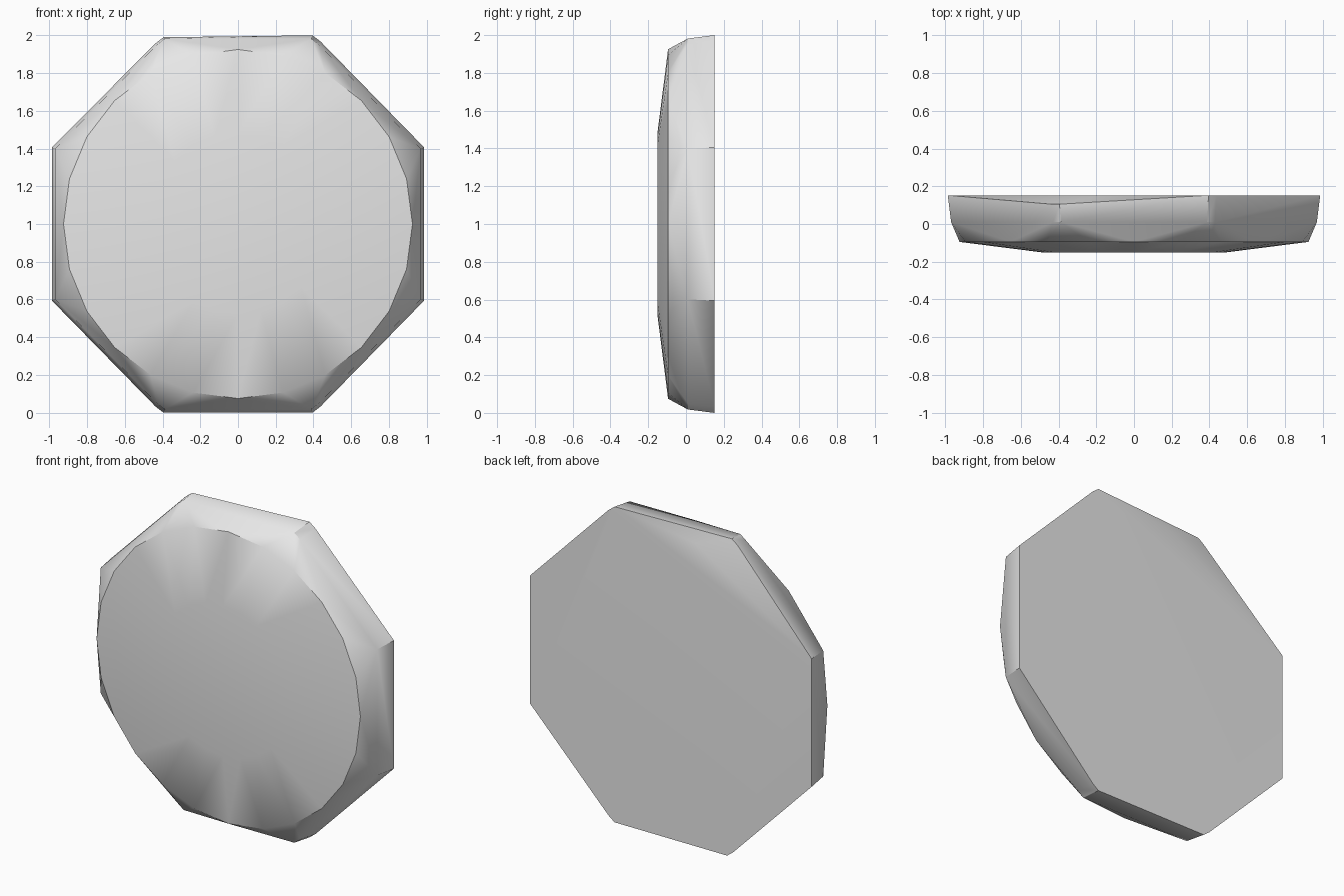
import bpy, bmesh, math

cube = bpy.data.objects.get("Cube")
if cube:
    bpy.data.objects.remove(cube, do_unlink=True)

SEGMENTS = 24
CENTRE_Z = 1.0
BACK_Y = 0.152

mat = bpy.data.materials.new("plain grey")
mat.use_nodes = True
grey = (0.8, 0.8, 0.8, 1)
mat.diffuse_color = grey
mat.node_tree.nodes["Principled BSDF"].inputs["Base Color"].default_value = grey

bm = bmesh.new()


def add_ring(points, y, scale=1.0):
    return [bm.verts.new((x * scale, y, CENTRE_Z + z * scale)) for x, z in points]


def angle(p):
    return math.atan2(p[1], p[0]) % math.tau


# Octagon outline: one quadrant mirrored, upper and lower corners clipped
quadrant = [(0.987, 0.406), (0.437, 0.968), (0.395, 1.0)]
octagon = sorted(((x * sx, z * sz) for x, z in quadrant
                  for sx in (1, -1) for sz in (1, -1)), key=angle)
circle = [(math.cos(math.tau * i / SEGMENTS), math.sin(math.tau * i / SEGMENTS))
          for i in range(SEGMENTS)]

back = add_ring(octagon, BACK_Y)
mid = add_ring(octagon, 0.01, 0.982)
front = add_ring(circle, -0.095, 0.925)
centre = add_ring(circle, -0.152, 0.475)
n = len(octagon)

# Straight rim
for i in range(n):
    j = (i + 1) % n
    bm.faces.new((back[i], back[j], mid[j], mid[i]))


# Facets blending the octagon into the round front
def nearest(i):
    a = math.tau * (i + 0.5) / SEGMENTS
    return max(range(n), key=lambda k: math.cos(angle(octagon[k]) - a))


for i in range(SEGMENTS):
    k, end = nearest(i - 1), nearest(i)
    while k != end:
        bm.faces.new((front[i], mid[k], mid[(k + 1) % n]))
        k = (k + 1) % n
    bm.faces.new((front[i], front[(i + 1) % SEGMENTS], mid[end]))

# Shallow sloping front and its flat centre
for i in range(SEGMENTS):
    j = (i + 1) % SEGMENTS
    bm.faces.new((front[i], front[j], centre[j], centre[i]))
bm.faces.new(centre)

# Flat back with one chipped upper corner
chip = [i for i, (x, z) in enumerate(octagon) if x < 0 and z > 0.9]
inner = bm.verts.new((-0.17, BACK_Y, 1.92))
for i in chip:
    back[i].co.y = 0.105
    back[i].co.z -= 0.01
first, last = chip[0], chip[-1]
bm.faces.new(back[:first] + [inner] + back[last + 1:])
for i in range(first - 1, last + 1):
    bm.faces.new((back[i], back[i + 1], inner))

bmesh.ops.recalc_face_normals(bm, faces=bm.faces[:])
mesh = bpy.data.meshes.new("octagonal_plate")
bm.to_mesh(mesh)
bm.free()
mesh.materials.append(mat)

plate = bpy.data.objects.new("octagonal_plate", mesh)
bpy.context.collection.objects.link(plate)
bpy.ops.object.select_all(action='DESELECT')
plate.select_set(True)
bpy.context.view_layer.objects.active = plate
bpy.ops.object.shade_smooth_by_angle(angle=math.radians(30))
